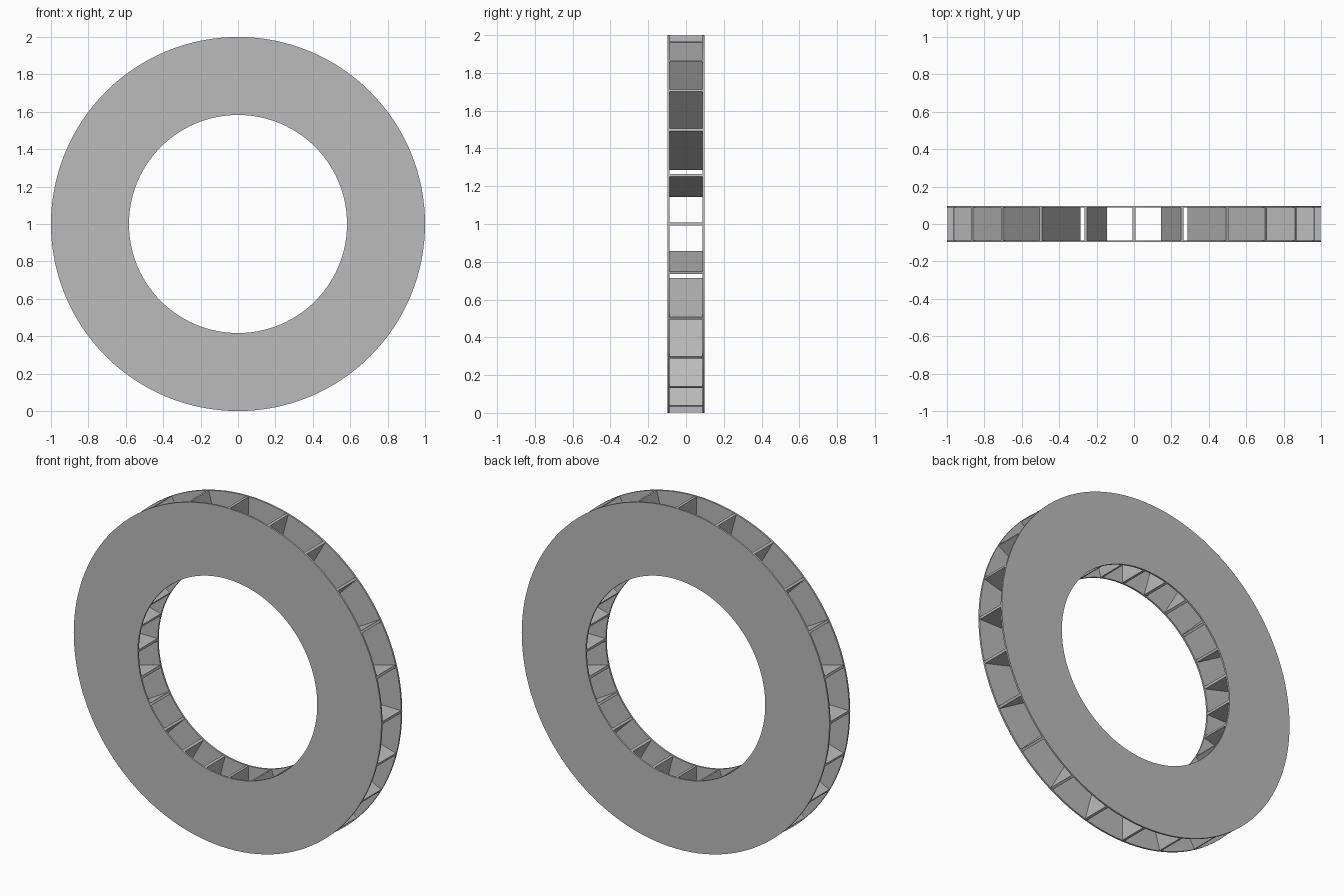
import bpy, bmesh, math
from mathutils import Matrix

cube = bpy.data.objects.get("Cube")
if cube:
    bpy.data.objects.remove(cube, do_unlink=True)

OUTER, INNER = 1.0, 0.583       # ring radii
HALF_WIDTH, PLATE = 0.097, 0.01  # half overall width, plate thickness
VANES, VANE_THICK = 24, 0.015
SEGMENTS = 128

steel = bpy.data.materials.new("grey steel")
steel.use_nodes = True
colour = (0.5, 0.5, 0.5, 1)
steel.diffuse_color = colour
steel.node_tree.nodes["Principled BSDF"].inputs["Base Color"].default_value = colour


def add_object(name, bm):
    bmesh.ops.recalc_face_normals(bm, faces=bm.faces)
    mesh = bpy.data.meshes.new(name)
    bm.to_mesh(mesh)
    bm.free()
    mesh.materials.append(steel)
    obj = bpy.data.objects.new(name, mesh)
    bpy.context.collection.objects.link(obj)
    obj.location.z = OUTER
    return obj


def ring_plate(name, y0, y1):
    """Flat annular plate: a rectangular section swept around the y axis."""
    bm = bmesh.new()
    section = ((INNER, y0), (OUTER, y0), (OUTER, y1), (INNER, y1))
    loops = []
    for i in range(SEGMENTS):
        a = math.tau * i / SEGMENTS
        loops.append([bm.verts.new((r * math.cos(a), y, r * math.sin(a)))
                      for r, y in section])
    for i, here in enumerate(loops):
        there = loops[(i + 1) % SEGMENTS]
        for j in range(4):
            k = (j + 1) % 4
            bm.faces.new((here[j], here[k], there[k], there[j]))
    obj = add_object(name, bm)
    bpy.ops.object.select_all(action='DESELECT')
    obj.select_set(True)
    bpy.context.view_layer.objects.active = obj
    bpy.ops.object.shade_smooth_by_angle(angle=math.radians(30))


# Front and back friction plates
ring_plate("front_plate", -HALF_WIDTH, -HALF_WIDTH + PLATE)
ring_plate("back_plate", HALF_WIDTH - PLATE, HALF_WIDTH)

# Radial cooling vanes between the plates
bm = bmesh.new()
length = OUTER - INNER - 0.004
size = Matrix.Diagonal((length, 2 * (HALF_WIDTH - PLATE), VANE_THICK, 1))
place = Matrix.Translation(((OUTER + INNER) / 2, 0, 0))
for i in range(VANES):
    turn = Matrix.Rotation(math.tau * i / VANES, 4, 'Y')
    bmesh.ops.create_cube(bm, size=1, matrix=turn @ place @ size)
add_object("cooling_vanes", bm)
